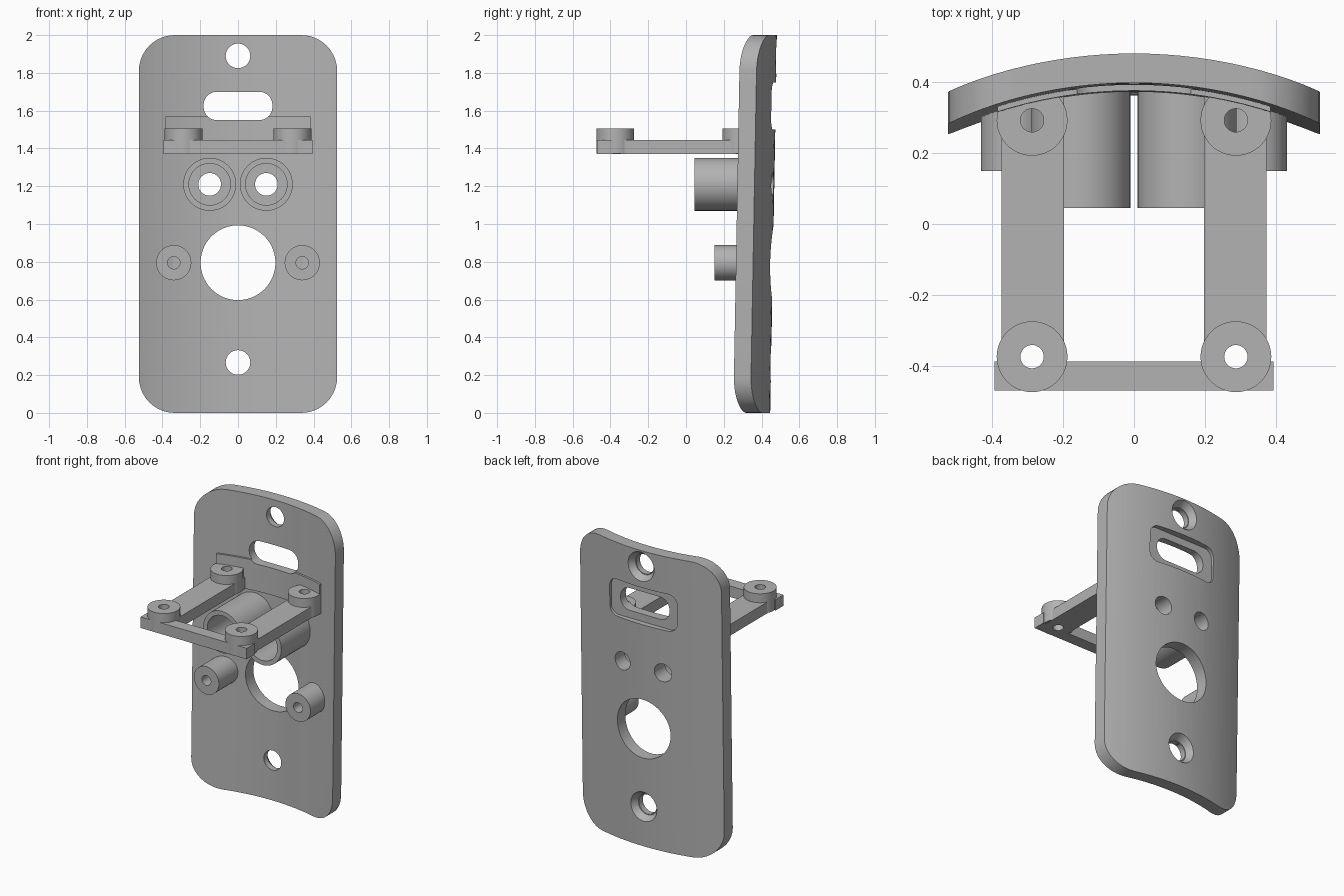
import bpy, bmesh, math
from mathutils import Matrix, Vector

if "Cube" in bpy.data.objects:
    bpy.data.objects.remove(bpy.data.objects["Cube"])

grey = bpy.data.materials.new("plain_grey")
grey.diffuse_color = (0.45, 0.45, 0.45, 1)
grey.use_nodes = True
grey.node_tree.nodes["Principled BSDF"].inputs["Base Color"].default_value = grey.diffuse_color
TILT = 0.018          # slight backward lean of the face plate
ARC_Y = -0.885        # centre of the plate's curvature at the top
R_BACK, R_FRONT = 1.365, 1.282


def make(name, bm):
    bmesh.ops.recalc_face_normals(bm, faces=bm.faces)
    me = bpy.data.meshes.new(name)
    bm.to_mesh(me)
    bm.free()
    ob = bpy.data.objects.new(name, me)
    bpy.context.collection.objects.link(ob)
    me.materials.append(grey)
    return ob


def prism(name, pts, vec):
    """Closed outline swept along a vector."""
    bm = bmesh.new()
    f = bm.faces.new([bm.verts.new(p) for p in pts])
    ext = bmesh.ops.extrude_face_region(bm, geom=[f])["geom"]
    bmesh.ops.translate(bm, vec=vec, verts=[v for v in ext if isinstance(v, bmesh.types.BMVert)])
    return make(name, bm)


def box(name, x0, x1, y0, y1, z0, z1):
    return prism(name, [(x0, y0, z0), (x1, y0, z0), (x1, y1, z0), (x0, y1, z0)], (0, 0, z1 - z0))


def rod(name, a, b, r1, r2=None, seg=48):
    """Cylinder or cone from point a to point b."""
    a, b = Vector(a), Vector(b)
    bm = bmesh.new()
    m = Matrix.Translation((a + b) / 2) @ (b - a).to_track_quat('Z', 'Y').to_matrix().to_4x4()
    bmesh.ops.create_cone(bm, cap_ends=True, segments=seg, radius1=r1,
                          radius2=r1 if r2 is None else r2, depth=(b - a).length, matrix=m)
    return make(name, bm)


def y_rod(name, x, z, y0, y1, r1, r2=None, seg=48):
    return rod(name, (x, y0, z), (x, y1, z), r1, r2, seg)


def round_block(name, hw, z0, z1, r, y0, y1, n=10):
    """Rounded rectangle in xz, swept along y."""
    pts = []
    for i, (cx, cz) in enumerate([(hw - r, z1 - r), (r - hw, z1 - r), (r - hw, z0 + r), (hw - r, z0 + r)]):
        for k in range(n + 1):
            t = math.pi / 2 * (i + k / n)
            pts.append((cx + r * math.cos(t), y0, cz + r * math.sin(t)))
    return prism(name, pts, (0, y1 - y0, 0))


def arc_slab(name, r_in, r_out, hw, z0, z1, n=28):
    """Curved slab leaning with the plate."""
    def arc(r, w):
        a = math.asin(w / r)
        return [(r * math.sin(a * (2 * k / n - 1)), ARC_Y + r * math.cos(a * (2 * k / n - 1)), z0)
                for k in range(n + 1)]
    ob = prism(name, arc(r_in, hw) + arc(r_out, hw)[::-1], (0, 0, z1 - z0))
    for v in ob.data.vertices:
        v.co.y += TILT * (v.co.z - 1.9)
    return ob


def boolean(ob, tool, op='DIFFERENCE', keep=False):
    m = ob.modifiers.new("cut", 'BOOLEAN')
    m.operation, m.object, m.solver = op, tool, 'EXACT'
    bpy.context.view_layer.objects.active = ob
    bpy.ops.object.modifier_apply(modifier=m.name)
    if not keep:
        bpy.data.objects.remove(tool)


# Curved face plate with rounded corners
plate = arc_slab("face_plate", R_FRONT, R_BACK, 0.6, -0.1, 2.1)
boolean(plate, round_block("outline", 0.525, 0, 2, 0.19, -0.2, 0.8), 'INTERSECT')

# Large opening, slot with recessed back, countersunk screw holes
boolean(plate, y_rod("c", 0, 0.795, 0, 0.8, 0.198, seg=64))
slot = round_block("slot_cutter", 0.182, 1.55, 1.70, 0.07, 0, 0.8)
boolean(plate, slot, keep=True)
boolean(plate, round_block("c", 0.25, 1.50, 1.75, 0.06, 0.435, 0.8))
for z in (1.89, 0.267):
    back = 0.48 + TILT * (z - 1.9)
    boolean(plate, y_rod("c", 0, z, 0, 0.8, 0.065))
    boolean(plate, y_rod("c", 0, z, back - 0.045, back + 0.01, 0.07, 0.105))

# Curved reinforcing strip behind the bracket
strip = arc_slab("bracket_strip", R_FRONT - 0.014, R_FRONT + 0.01, 0.385, 1.37, 1.57)
boolean(strip, slot)
parts = [plate, strip]

for s, side in ((-1, "left"), (1, "right")):
    # Hollow sensor tubes, open through the plate
    x = 0.15 * s
    tube = y_rod(side + "_sensor_tube", x, 1.21, 0.045, 0.405, 0.14)
    boolean(tube, y_rod("c", x, 1.21, -0.1, 0.35, 0.11))
    hole = y_rod("c", x, 1.21, -0.1, 0.8, 0.06)
    boolean(tube, hole, keep=True)
    boolean(plate, hole)
    # Small screw posts with blind holes
    x = 0.34 * s
    post = y_rod(side + "_screw_post", x, 0.795, 0.15, 0.355, 0.093)
    boolean(post, y_rod("c", x, 0.795, 0.0, 0.33, 0.033, seg=32))
    # Bracket rails and round bosses
    xs = sorted((0.198 * s, 0.375 * s))
    rail = box(side + "_bracket_rail", xs[0], xs[1], -0.40, 0.375, 1.37, 1.445)
    parts += [tube, post, rail]
    for y, end in ((-0.375, "front"), (0.293, "rear")):
        x = 0.288 * s
        boss = rod(f"{side}_{end}_boss", (x, y, 1.372), (x, y, 1.505), 0.1)
        hole = rod("c", (x, y, 1.2), (x, y, 1.7), 0.033, seg=32)
        boolean(boss, hole, keep=True)
        boolean(rail, hole)
        parts.append(boss)

# Front crossbar of the bracket
bar = box("front_crossbar", -0.394, 0.394, -0.47, -0.388, 1.37, 1.444)
for s in (-1, 1):
    boolean(bar, rod("c", (0.288 * s, -0.375, 1.2), (0.288 * s, -0.375, 1.7), 0.033, seg=32))
parts.append(bar)

# Smooth curved walls, keep edges sharp
for ob in parts:
    bpy.ops.object.select_all(action='DESELECT')
    ob.select_set(True)
    bpy.context.view_layer.objects.active = ob
    bpy.ops.object.shade_smooth_by_angle(angle=math.radians(30))
